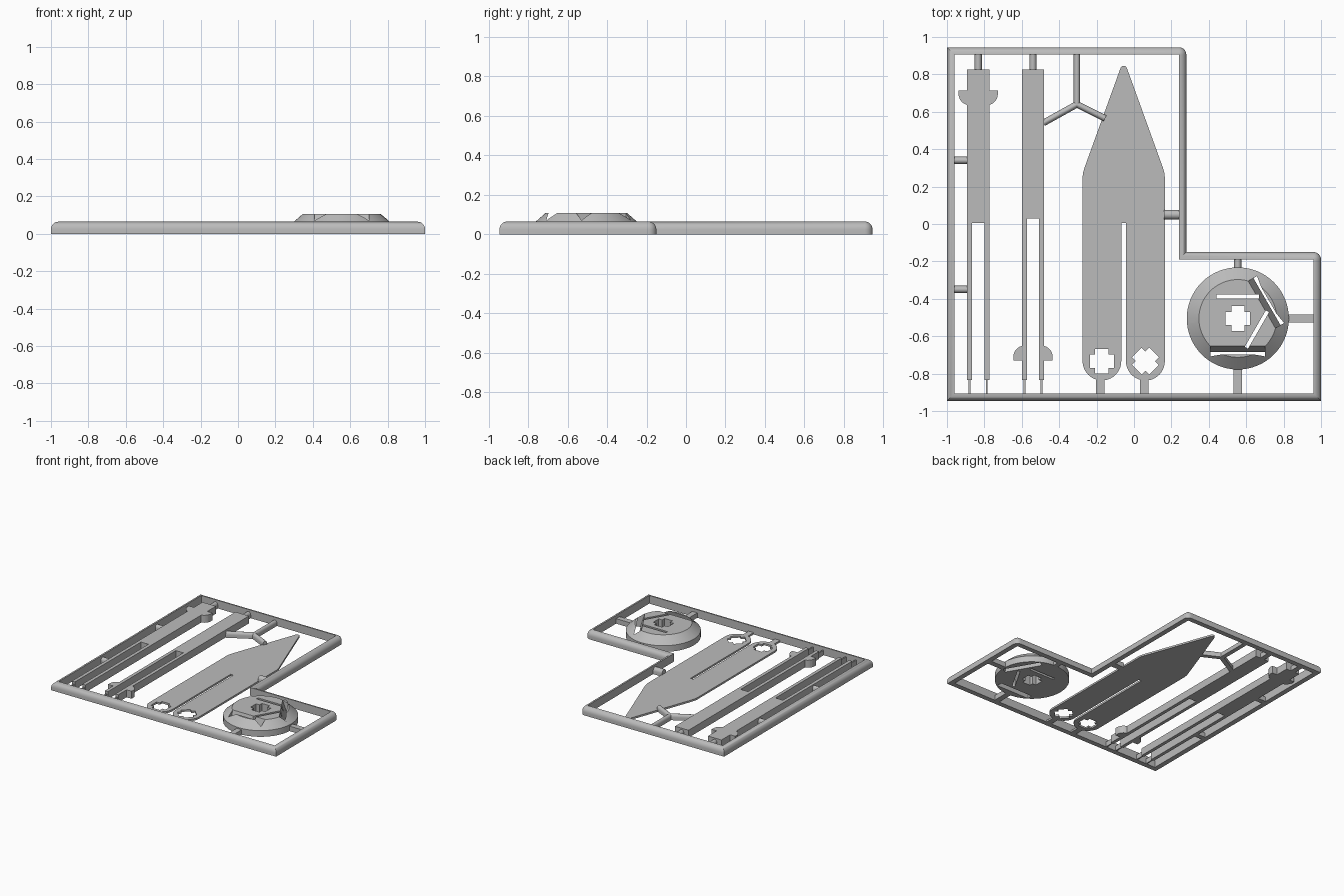
import bpy, bmesh
from math import sin, cos, pi, radians
from mathutils import Vector, Matrix

if "Cube" in bpy.data.objects:
    bpy.data.objects.remove(bpy.data.objects["Cube"])

grey = bpy.data.materials.new("grey plastic")
grey.use_nodes = True
GREY = (0.5, 0.5, 0.5, 1)
grey.diffuse_color = GREY
grey.node_tree.nodes["Principled BSDF"].inputs["Base Color"].default_value = GREY


def finish(bm, name):
    bmesh.ops.recalc_face_normals(bm, faces=bm.faces)
    mesh = bpy.data.meshes.new(name)
    bm.to_mesh(mesh)
    bm.free()
    mesh.materials.append(grey)
    ob = bpy.data.objects.new(name, mesh)
    bpy.context.collection.objects.link(ob)
    return ob


def smooth(ob):
    bpy.ops.object.select_all(action='DESELECT')
    ob.select_set(True)
    bpy.context.view_layer.objects.active = ob
    bpy.ops.object.shade_smooth_by_angle(angle=radians(35))


def prism(name, outline, z0, z1, matrix=None):
    """Extrude a flat outline from z0 to z1."""
    bm = bmesh.new()
    face = bm.faces.new([bm.verts.new((x, y, z0)) for x, y in outline])
    top = bmesh.ops.extrude_face_region(bm, geom=[face])["geom"]
    bmesh.ops.translate(bm, vec=(0, 0, z1 - z0),
                        verts=[v for v in top if isinstance(v, bmesh.types.BMVert)])
    if matrix:
        bm.transform(matrix)
    return finish(bm, name)


def arc(cx, cy, r, a0, a1, n):
    angles = [radians(a0 + (a1 - a0) * i / n) for i in range(n + 1)]
    return [(cx + r * cos(a), cy + r * sin(a)) for a in angles]


def rect(x0, x1, y0, y1):
    return [(x0, y0), (x1, y0), (x1, y1), (x0, y1)]


def cross(cx, cy, a, b, turn=0):
    pts = [(a, -b), (a, b), (b, b), (b, a), (-b, a), (-b, b),
           (-a, b), (-a, -b), (-b, -b), (-b, -a), (b, -a), (b, -b)]
    c, s = cos(radians(turn)), sin(radians(turn))
    return [(cx + x * c - y * s, cy + x * s + y * c) for x, y in pts]


def cut(ob, cutters):
    for c in cutters:
        mod = ob.modifiers.new("cut", 'BOOLEAN')
        mod.operation, mod.solver, mod.object = 'DIFFERENCE', 'EXACT', c
        bpy.context.view_layer.objects.active = ob
        bpy.ops.object.modifier_apply(modifier=mod.name)
        bpy.data.objects.remove(c)


def runner(name, start, end, width, height):
    """Round-topped bar lying on the ground between two points."""
    a, b = Vector((*start, 0)), Vector((*end, 0))
    side = (b - a).normalized().cross(Vector((0, 0, 1))) * width / 2
    section = [(-1, 0), (-1, 0.5)] + [(-cos(pi * i / 8), 0.5 + 0.5 * sin(pi * i / 8))
                                      for i in range(1, 8)] + [(1, 0.5), (1, 0)]
    bm = bmesh.new()
    ends = [[bm.verts.new(p + side * u + Vector((0, 0, height * v))) for u, v in section]
            for p in (a, b)]
    for i in range(len(section)):
        j = (i + 1) % len(section)
        bm.faces.new((ends[0][i], ends[0][j], ends[1][j], ends[1][i]))
    for e in ends:
        bm.faces.new(e)
    smooth(finish(bm, name))


# Outer frame: straight inner wall, rounded outer side
W, H = 0.04, 0.065
stations = []  # pairs of inner corner and outward offset


def corner(x, y, dx, dy, rounded=None):
    inner = Vector((x - dx * W, y - dy * W))
    if rounded is None:
        stations.append((inner, Vector((dx * W, dy * W))))
    else:
        for px, py in arc(0, 0, W, rounded, rounded - 90, 6):
            stations.append((inner, Vector((px, py))))


corner(-1, -0.945, -1, -1)
corner(-1, 0.945, -1, 1)
corner(0.28, 0.945, 1, 1, 90)
corner(0.28, -0.15, 1, 1)
corner(1, -0.15, 1, 1, 90)
corner(1, -0.945, 1, -1)

bm = bmesh.new()
section = [(0, 0), (1, 0), (1, 0.025)] + [
    (cos(pi * i / 12), 0.025 + 0.04 * sin(pi * i / 12)) for i in range(1, 6)] + [(0, H)]
rings = [[bm.verts.new((*(p + d * u), z)) for u, z in section] for p, d in stations]
for i, ring in enumerate(rings):
    nxt = rings[(i + 1) % len(rings)]
    for k in range(len(section)):
        m = (k + 1) % len(section)
        bm.faces.new((ring[k], ring[m], nxt[m], nxt[k]))
bmesh.ops.remove_doubles(bm, verts=bm.verts, dist=0.0002)
smooth(finish(bm, "outer_frame"))

# Forked sticks with a pair of ears each
STICK_H = 0.06


def stick(name, cx, slot_top, ear_y, ear_dir):
    o, i, top, low = 0.06, 0.033, 0.825, -0.835
    prism(name, [(cx - o, low), (cx - i, low), (cx - i, slot_top), (cx + i, slot_top),
                 (cx + i, low), (cx + o, low), (cx + o, top), (cx - o, top)], 0, STICK_H)
    for s, label in ((-1, "right"), (1, "left")):
        curve = arc(0.045, -0.02, 0.06, 0, -75, 6)
        ear = [(0.04, 0), (0.105, 0)] + curve + [(0.04, -0.08)]
        prism(f"{name}_ear_{label}",
              [(cx + s * x, ear_y + ear_dir * y) for x, y in ear], 0, STICK_H)
        px = cx + s * 0.046
        prism(f"{name}_pin_{label}", rect(px - 0.005, px + 0.005, -0.91, low), 0, 0.04)
    runner(f"{name}_gate", (cx, 0.82), (cx, 0.91), 0.04, 0.05)


stick("outer_stick", -0.833, 0.005, 0.715, 1)
stick("inner_stick", -0.54, 0.03, -0.73, -1)
for y in (0.34, -0.35):
    runner("side_gate", (-0.965, y), (-0.89, y), 0.04, 0.05)

# Pointed blade with two rounded tails and cross holes
L, R, S0, S1, T = -0.275, 0.165, -0.068, -0.043, 0.015
outline = arc((L + S0) / 2, -0.733, (S0 - L) / 2, 180, 360, 20)
outline += [(S0, 0.005), (S1, 0.005)]
outline += arc((S1 + R) / 2, -0.733, (R - S1) / 2, 180, 360, 20)
outline += [(R, 0.25), (R - 0.003, 0.275), (R - 0.01, 0.3)]
outline += arc(-0.055, 0.828, 0.018, 20, 160, 8)
outline += [(L + 0.01, 0.3), (L + 0.003, 0.275), (L, 0.25)]
blade = prism("blade", outline, 0, T)
cut(blade, [prism("cutter", cross((L + S0) / 2, -0.733, 0.065, 0.036), -1, 1),
            prism("cutter", cross((S1 + R) / 2, -0.733, 0.065, 0.036, 45), -1, 1)])
for x in (-0.18, 0.055):
    prism("tail_gate", rect(x - 0.023, x + 0.023, -0.91, -0.83), 0, T)
runner("blade_gate", (0.16, 0.05), (0.25, 0.05), 0.05, 0.05)

# Branching runner above the blade
fork = (-0.305, 0.64)
for name, end in (("stem", (-0.305, 0.91)), ("branch_right", (-0.485, 0.54)),
                  ("branch_left", (-0.155, 0.565))):
    runner(f"runner_{name}", fork, end, 0.035, 0.045)

# Round bevelled disc with slots and a cross hole
CX, CY = 0.555, -0.505
bm = bmesh.new()
N = 64
levels = [[bm.verts.new((x, y, z)) for x, y in arc(CX, CY, r, 0, 360, N)[:-1]]
          for r, z in ((0.273, 0), (0.273, 0.05), (0.208, 0.107))]
for a, b in zip(levels, levels[1:]):
    for i in range(N):
        j = (i + 1) % N
        bm.faces.new((a[i], a[j], b[j], b[i]))
bm.faces.new(levels[0])
bm.faces.new(levels[-1])
disc = finish(bm, "disc")

cutters = [prism("cutter", cross(CX, CY, 0.066, 0.035), -1, 1)]
place = Matrix.Translation((CX, CY, 0))
lean = Matrix.Identity(4)
lean[0][2] = -0.3  # outer slots lean inward as they rise
for k in range(3):
    outer = place @ Matrix.Rotation(radians(30 + 120 * k), 4, 'Z')
    inner = place @ Matrix.Rotation(radians(90 + 120 * k), 4, 'Z')
    cutters.append(prism("cutter", rect(0.18, 0.224, -0.145, 0.145), -0.1, 0.2, outer @ lean))
    cutters.append(prism("cutter", rect(0.108, 0.128, -0.113, 0.113), -0.1, 0.2, inner))
cut(disc, cutters)
smooth(disc)

prism("disc_gate_front", rect(CX - 0.022, CX + 0.022, -0.91, CY - 0.265), 0, 0.04)
prism("disc_gate_left", rect(CX + 0.265, 0.965, CY - 0.022, CY + 0.022), 0, 0.04)
runner("disc_gate_back", (CX, CY + 0.265), (CX, -0.185), 0.04, 0.05)
